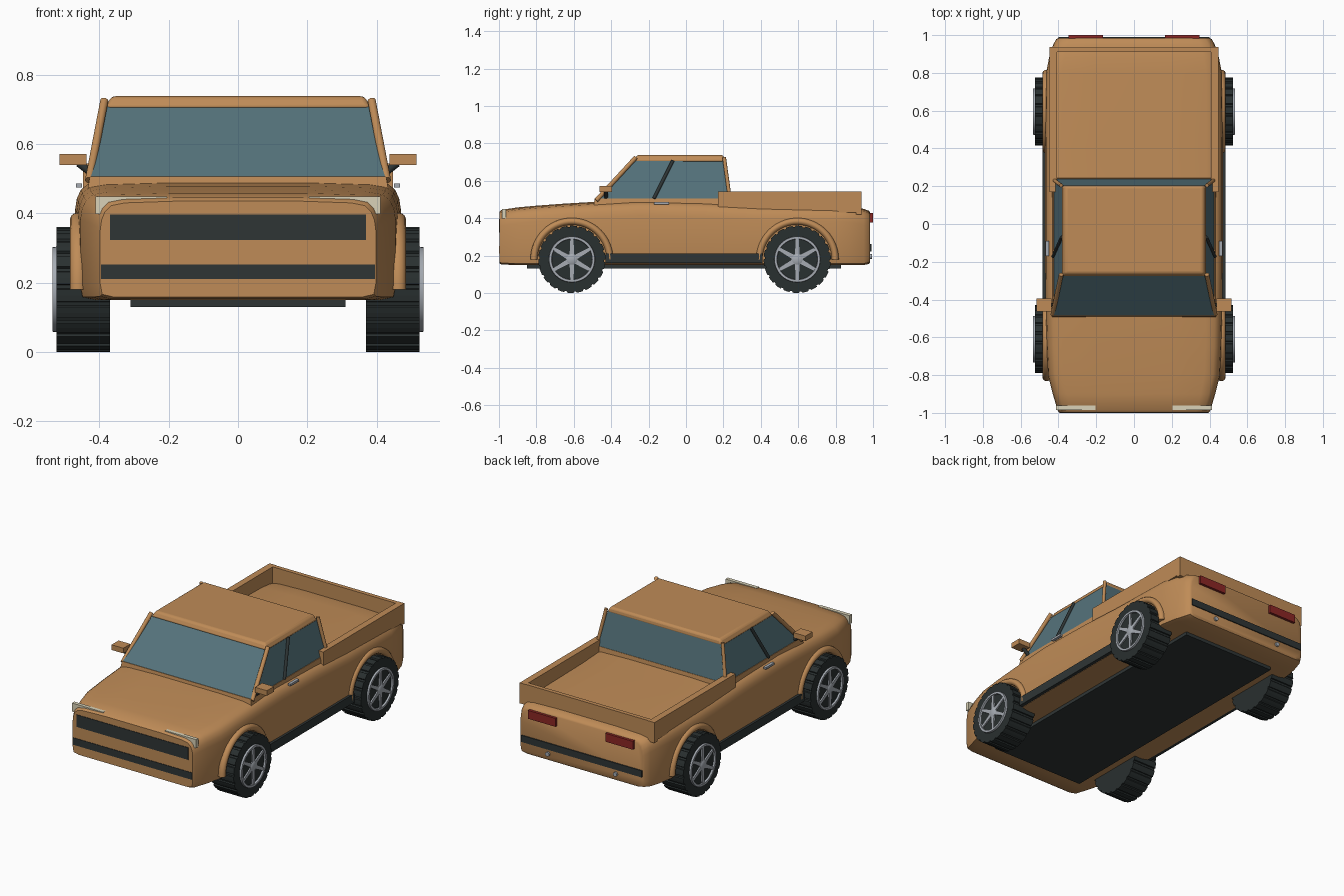
import bpy, bmesh, math
from mathutils import Vector

if "Cube" in bpy.data.objects:
    bpy.data.objects.remove(bpy.data.objects["Cube"])


def material(name, rgb):
    m = bpy.data.materials.new(name)
    m.diffuse_color = (*rgb, 1)
    m.use_nodes = True
    m.node_tree.nodes["Principled BSDF"].inputs["Base Color"].default_value = m.diffuse_color
    return m


PAINT = material("tan paint", (0.52, 0.26, 0.095))
GLASS = material("blue grey glass", (0.09, 0.17, 0.20))
TRIM = material("dark trim", (0.028, 0.036, 0.036))
TYRE = material("tyre rubber", (0.022, 0.029, 0.029))
METAL = material("silver metal", (0.38, 0.41, 0.45))
RED = material("red lamp", (0.26, 0.02, 0.018))
CREAM = material("cream lamp", (0.70, 0.65, 0.48))


def finish(name, bm, mat, smooth=None, bevel=0):
    bmesh.ops.recalc_face_normals(bm, faces=bm.faces[:])
    me = bpy.data.meshes.new(name)
    bm.to_mesh(me)
    bm.free()
    ob = bpy.data.objects.new(name, me)
    bpy.context.collection.objects.link(ob)
    me.materials.append(mat)
    if bevel:
        b = ob.modifiers.new("bevel", 'BEVEL')
        b.width, b.segments = bevel, 3
    if smooth:
        bpy.ops.object.select_all(action='DESELECT')
        ob.select_set(True)
        bpy.context.view_layer.objects.active = ob
        bpy.ops.object.shade_smooth_by_angle(angle=math.radians(smooth))
    return ob


def loft(name, rings, mat, closed=False, **kw):
    """Skin a list of equal-length rings; cap the ends unless closed."""
    bm = bmesh.new()
    vs = [[bm.verts.new(p) for p in r] for r in rings]
    n = len(vs[0])
    pairs = list(zip(vs, vs[1:])) + ([(vs[-1], vs[0])] if closed else [])
    for a, b in pairs:
        for i in range(n):
            j = (i + 1) % n
            bm.faces.new((a[i], a[j], b[j], b[i]))
    if not closed:
        bm.faces.new(vs[0])
        bm.faces.new(vs[-1])
    return finish(name, bm, mat, **kw)


def frustum(name, lo, hi, mat, **kw):
    """lo and hi are (x0, x1, y0, y1, z)."""
    rings = [[(a, c, z), (b, c, z), (b, d, z), (a, d, z)] for a, b, c, d, z in (lo, hi)]
    return loft(name, rings, mat, **kw)


def box(name, x0, x1, y0, y1, z0, z1, mat, **kw):
    return frustum(name, (x0, x1, y0, y1, z0), (x0, x1, y0, y1, z1), mat, **kw)


def rod(name, p, q, r, mat, n=12):
    p, q = Vector(p), Vector(q)
    rot = (q - p).to_track_quat('Z', 'Y')
    circle = [rot @ Vector((r * math.cos(t), r * math.sin(t), 0))
              for t in (2 * math.pi * i / n for i in range(n))]
    return loft(name, [[p + c for c in circle], [q + c for c in circle]], mat, smooth=40)


# Body shell: cross-sections along the length
def section(y, w, zb, zt):
    half = [(0.90 * w, zb), (0.985 * w, zb + 0.008), (w, zb + 0.04), (w, zt - 0.085),
            (0.99 * w, zt - 0.055), (0.965 * w, zt - 0.03), (0.92 * w, zt - 0.013),
            (0.82 * w, zt - 0.005), (0.45 * w, zt)]
    return [(x, y, z) for x, z in half] + [(-x, y, z) for x, z in reversed(half)]


stations = [(-0.997, 0.398, 0.158, 0.435), (-0.985, 0.405, 0.152, 0.445),
            (-0.9, 0.43, 0.15, 0.458), (-0.8, 0.455, 0.15, 0.467),
            (-0.65, 0.462, 0.15, 0.478), (-0.48, 0.466, 0.15, 0.488),
            (-0.25, 0.47, 0.15, 0.498), (0.1, 0.47, 0.15, 0.49),
            (0.4, 0.47, 0.15, 0.474), (0.8, 0.465, 0.15, 0.468),
            (0.88, 0.45, 0.15, 0.463), (0.95, 0.428, 0.15, 0.45),
            (0.978, 0.412, 0.155, 0.44), (0.985, 0.40, 0.165, 0.43)]
loft("body", [section(*s) for s in stations], PAINT, smooth=40)
box("underbody", -0.31, 0.31, -0.85, 0.83, 0.13, 0.152, TRIM)

# Cab: belt, glasshouse and roof
frustum("cab_belt", (-0.435, 0.435, -0.495, 0.245, 0.46),
        (-0.428, 0.428, -0.488, 0.24, 0.506), PAINT)
frustum("cab_glass", (-0.425, 0.425, -0.486, 0.238, 0.505),
        (-0.377, 0.377, -0.268, 0.203, 0.712), GLASS)
frustum("roof", (-0.385, 0.385, -0.28, 0.206, 0.703),
        (-0.365, 0.365, -0.262, 0.2, 0.738), PAINT, smooth=40, bevel=0.012)

# Cargo bed walls
box("tailgate", -0.445, 0.445, 0.91, 0.935, 0.43, 0.543, PAINT)
for s, side in ((1, "right"), (-1, "left")):
    def sbox(name, a, b, *rest, **kw):
        x0, x1 = sorted((s * a, s * b))
        return box(side + "_" + name, x0, x1, *rest, **kw)

    sbox("bed_rail", 0.407, 0.447, 0.17, 0.925, 0.43, 0.543, PAINT)
    sbox("bed_corner", 0.405, 0.447, 0.91, 0.937, 0.42, 0.543, PAINT)

    # Pillars
    rod(side + "_front_pillar", (s * 0.43, -0.48, 0.495), (s * 0.386, -0.268, 0.725), 0.012, PAINT)
    rod(side + "_rear_pillar", (s * 0.428, 0.236, 0.495), (s * 0.386, 0.204, 0.725), 0.010, PAINT)
    rod(side + "_door_pillar", (s * 0.428, -0.172, 0.505), (s * 0.383, -0.07, 0.708), 0.009, TRIM)

    # Sill, handle, mirror
    sbox("sill", 0.44, 0.484, -0.43, 0.41, 0.16, 0.212, TRIM)
    sbox("door_handle", 0.45, 0.468, -0.17, -0.09, 0.474, 0.486, METAL)
    sbox("mirror", 0.437, 0.515, -0.462, -0.395, 0.54, 0.571, PAINT)
    rod(side + "_mirror_stalk", (s * 0.415, -0.428, 0.51), (s * 0.46, -0.428, 0.545), 0.011, TRIM)

    # Lamps and exhaust tips
    sbox("headlight", 0.205, 0.412, -0.984, -0.962, 0.398, 0.449, CREAM)
    sbox("tail_light", 0.165, 0.348, 0.97, 1.0, 0.378, 0.428, RED)
    rod(side + "_exhaust", (s * 0.225, 0.95, 0.195), (s * 0.225, 0.995, 0.195), 0.013, METAL)

# Front grilles and rear bumper strip
box("upper_grille", -0.37, 0.37, -1.0, -0.99, 0.323, 0.396, TRIM)
box("lower_grille", -0.395, 0.395, -1.0, -0.99, 0.21, 0.252, TRIM)
box("rear_bumper_strip", -0.40, 0.40, 0.975, 0.991, 0.222, 0.262, TRIM)


# Wheels and arch flares
def circle_x(x, y, z, r, n):
    return [(x, y + r * math.cos(2 * math.pi * i / n), z + r * math.sin(2 * math.pi * i / n))
            for i in range(n)]


def wheel(name, s, cy, cz=0.18):
    lugs, tread = 22, []
    for i in range(lugs):
        for f, r in ((0.0, 0.18), (0.35, 0.18), (0.68, 0.18), (0.74, 0.173), (0.94, 0.173)):
            t = 2 * math.pi * (i + f) / lugs
            tread.append((cy + r * math.cos(t), cz + r * math.sin(t)))
    loft(name + "_tyre", [[(s * x, y, z) for y, z in tread] for x in (0.37, 0.524)], TYRE)
    # Rim ring, hub and six tapered spokes
    rings = [circle_x(s * x, cy, cz, r, 40) for x, r in
             ((0.52, 0.124), (0.535, 0.122), (0.535, 0.109), (0.52, 0.107))]
    loft(name + "_rim", rings, METAL, closed=True, smooth=40)
    loft(name + "_hub", [circle_x(s * x, cy, cz, r, 20) for x, r in
                         ((0.52, 0.03), (0.531, 0.03), (0.536, 0.022))], METAL, smooth=40)
    bm = bmesh.new()
    for k in range(6):
        t = math.radians(30 + 60 * k)
        d, e = (math.cos(t), math.sin(t)), (-math.sin(t), math.cos(t))
        quad = ((0.015, -0.013), (0.115, -0.008), (0.115, 0.008), (0.015, 0.013))
        f = bm.faces.new([bm.verts.new((s * 0.52, cy + a * d[0] + b * e[0],
                                        cz + a * d[1] + b * e[1])) for a, b in quad])
        top = bmesh.ops.extrude_face_region(bm, geom=[f])
        bmesh.ops.translate(bm, vec=(s * 0.012, 0, 0),
                            verts=[v for v in top["geom"] if isinstance(v, bmesh.types.BMVert)])
    finish(name + "_spokes", bm, METAL)
    # Half-ring flare over the wheel
    rings = []
    for i in range(33):
        t = math.pi * i / 32
        ring = []
        for j in range(12):
            u = 2 * math.pi * j / 12
            r = 0.203 + 0.019 * math.cos(u)
            ring.append((s * (0.462 + 0.023 * math.sin(u)),
                         cy + r * math.cos(t), cz + r * math.sin(t)))
        rings.append(ring)
    loft(name + "_arch_flare", rings, PAINT, smooth=50)


for end, cy in (("front", -0.61), ("rear", 0.595)):
    for s, side in ((1, "right"), (-1, "left")):
        wheel(end + "_" + side, s, cy)
